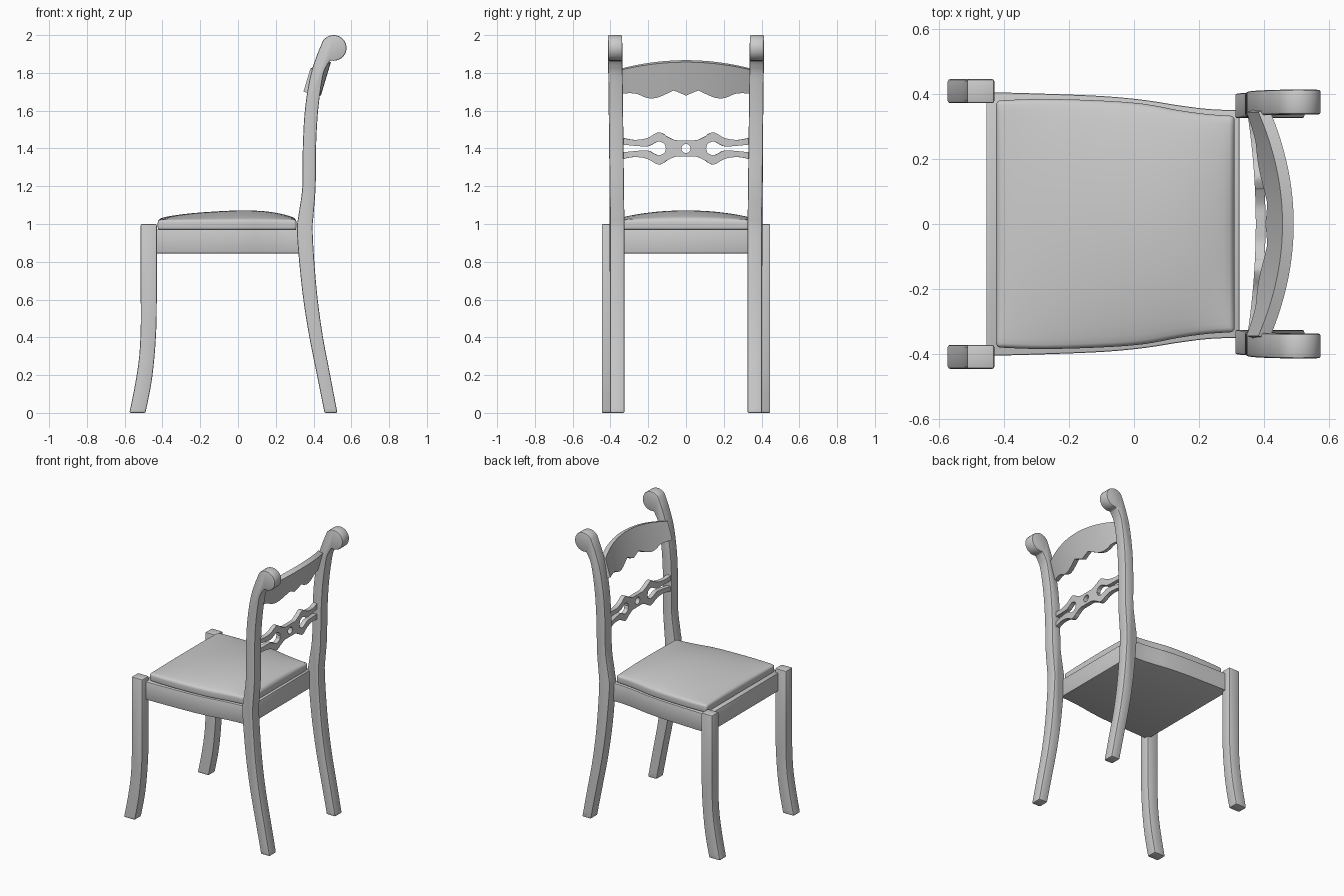
import bpy, bmesh, math

if "Cube" in bpy.data.objects:
    bpy.data.objects.remove(bpy.data.objects["Cube"])


def spline(pts, n=6):
    """Catmull-Rom through tuples of any size."""
    out = []
    for i in range(len(pts) - 1):
        p0, p1, p2, p3 = (pts[max(i - 1, 0)], pts[i], pts[i + 1], pts[min(i + 2, len(pts) - 1)])
        for k in range(n):
            t = k / n
            out.append(tuple(0.5 * (2 * b + (c - a) * t + (2 * a - 5 * b + 4 * c - d) * t ** 2
                                    + (3 * b - a - 3 * c + d) * t ** 3)
                             for a, b, c, d in zip(p0, p1, p2, p3)))
    return out + [tuple(pts[-1])]


def finish(name, bm, bevel=0.0, segments=2):
    bmesh.ops.recalc_face_normals(bm, faces=bm.faces)
    me = bpy.data.meshes.new(name)
    bm.to_mesh(me)
    bm.free()
    ob = bpy.data.objects.new(name, me)
    bpy.context.collection.objects.link(ob)
    if bevel:
        m = ob.modifiers.new("round", 'BEVEL')
        m.width, m.segments = bevel, segments
        m.limit_method, m.angle_limit = 'ANGLE', math.radians(50)
    return ob


def prism(name, verts, offset, bevel):
    """Extrude one polygon along an offset."""
    bm = bmesh.new()
    f = bm.faces.new([bm.verts.new(v) for v in verts])
    r = bmesh.ops.extrude_face_region(bm, geom=[f], use_keep_orig=True)
    bmesh.ops.translate(bm, vec=offset, verts=[v for v in r["geom"] if isinstance(v, bmesh.types.BMVert)])
    return finish(name, bm, bevel)


def mirror_y(ob):
    m = ob.modifiers.new("mirror", 'MIRROR')
    m.use_axis = (False, True, False)


def sheet(name, bands, x_at, thick):
    """Curved board from bands of (y, low z, high z) rows, thickened."""
    bm = bmesh.new()
    for rows in bands:
        prev = None
        for y, lo, hi in rows:
            mid = (lo + hi) / 2
            cur = [bm.verts.new((x_at(y, z), y, z)) for z in (lo, mid, hi)]
            if prev:
                for k in range(2):
                    bm.faces.new((prev[k], cur[k], cur[k + 1], prev[k + 1]))
            prev = cur
    bmesh.ops.remove_doubles(bm, verts=bm.verts, dist=0.0004)
    ob = finish(name, bm)
    m = ob.modifiers.new("thickness", 'SOLIDIFY')
    m.thickness, m.offset = thick, 0
    return ob


def both_sides(rows):
    return [(-y, a, b) for y, a, b in reversed(rows) if y > 0] + rows


# Front legs: straight above, sweeping forward at the foot
front = spline([(-0.575, 0), (-0.545, 0.15), (-0.523, 0.3), (-0.515, 0.46), (-0.515, 0.6)]) + [(-0.515, 1.0)]
rear = [(-0.43, 1.0)] + spline([(-0.43, 0.6), (-0.432, 0.46), (-0.442, 0.3), (-0.46, 0.15), (-0.49, 0)])
mirror_y(prism("front_leg", [(x, 0.372, z) for x, z in front + rear], (0, 0.074, 0), 0.007))

# Back posts: leg, upright and scrolled top in one profile
front = spline([(0.458, 0), (0.418, 0.2), (0.378, 0.4), (0.346, 0.6), (0.324, 0.8), (0.312, 0.97),
                (0.321, 1.05), (0.341, 1.2), (0.343, 1.4), (0.354, 1.6), (0.382, 1.78), (0.42, 1.9)])
scroll = [(0.506 + 0.069 * math.cos(a), 1.932 + 0.068 * math.sin(a))
          for a in (math.radians(145 - 12.5 * i) for i in range(21))]
rear = spline([(0.472, 1.84), (0.449, 1.78), (0.424, 1.6), (0.413, 1.4), (0.411, 1.2), (0.4, 1.05),
               (0.395, 0.97), (0.404, 0.8), (0.422, 0.6), (0.45, 0.4), (0.488, 0.2), (0.526, 0)])
post = prism("back_post", [(x, 0.326, z) for x, z in front + scroll + rear], (0, 0.076, 0), 0.007)
for v in post.data.vertices:
    v.co.y += 0.012 * max(0, v.co.z - 1)
mirror_y(post)

# Seat frame, tapering towards the back
side = spline([(-0.455, 0.406), (-0.3, 0.402), (-0.1, 0.394), (0.03, 0.382), (0.14, 0.365),
               (0.23, 0.354), (0.325, 0.35)])
prism("seat_frame", [(x, y, 0.845) for x, y in side] + [(x, -y, 0.845) for x, y in reversed(side)],
      (0, 0, 0.127), 0.005)

# Domed cushion
N = 24
edge = spline([(-0.425, 0.38), (-0.28, 0.385), (-0.1, 0.38), (0.03, 0.37), (0.14, 0.35),
               (0.23, 0.338), (0.31, 0.333)], 4)
bm = bmesh.new()
grid = []
for i, (x, w) in enumerate(edge):
    u = 2 * i / (len(edge) - 1) - 1
    grid.append([])
    for j in range(N + 1):
        v = 2 * j / N - 1
        z = 1.022 + 0.05 * (1 - u * u) ** 0.8 * (1 - v * v) ** 0.8
        grid[-1].append(bm.verts.new((x, v * w, z)))
for a, b in zip(grid, grid[1:]):
    for j in range(N):
        bm.faces.new((a[j], b[j], b[j + 1], a[j + 1]))
r = bmesh.ops.extrude_face_region(bm, geom=bm.faces[:], use_keep_orig=True)
for v in r["geom"]:
    if isinstance(v, bmesh.types.BMVert):
        v.co.z = 0.968
finish("cushion", bm, 0.016, 4)

# Top rail: arched above, scalloped below, bowed backwards
half = spline([(0, 1.685), (0.03, 1.698), (0.065, 1.712)], 4)[:-1] + \
    spline([(0.065, 1.712), (0.11, 1.69), (0.15, 1.674), (0.185, 1.67), (0.22, 1.678),
            (0.265, 1.696), (0.35, 1.696)], 4)
rows = both_sides([(y, z, 1.862 - 0.36 * y * y) for y, z in half])
sheet("top_rail", [rows],
      lambda y, z: 0.474 - 0.055 * (y / 0.33) ** 2 + 0.3 * (z - 1.86), 0.036)

# Pierced middle rail: (y, opening half height, outer half height)
R = 0.024
hole = [(R * math.sin(a), R * math.cos(a), 0.043) for a in (math.pi * k / 16 for k in range(8))]
bars = spline([(R, 0, 0.043), (0.06, 0, 0.045), (0.104, 0, 0.066), (0.112, 0.022, 0.073),
               (0.14, 0.036, 0.085), (0.165, 0.029, 0.077), (0.195, 0.013, 0.059),
               (0.23, 0.011, 0.049), (0.28, 0.015, 0.046), (0.34, 0.021, 0.057)], 5)
half = [(y, max(0, a), b) for y, a, b in hole + bars]
rows = both_sides(half)
sheet("middle_rail", [[(y, 1.4 + a, 1.4 + b) for y, a, b in rows],
                      [(y, 1.4 - b, 1.4 - a) for y, a, b in rows]],
      lambda y, z: 0.39 - 0.024 * (y / 0.33) ** 2, 0.03)

# Bake modifiers and shade
bpy.ops.object.select_all(action='SELECT')
bpy.context.view_layer.objects.active = bpy.context.scene.objects["cushion"]
bpy.ops.object.convert(target='MESH')
bpy.ops.object.shade_smooth_by_angle(angle=math.radians(35))
